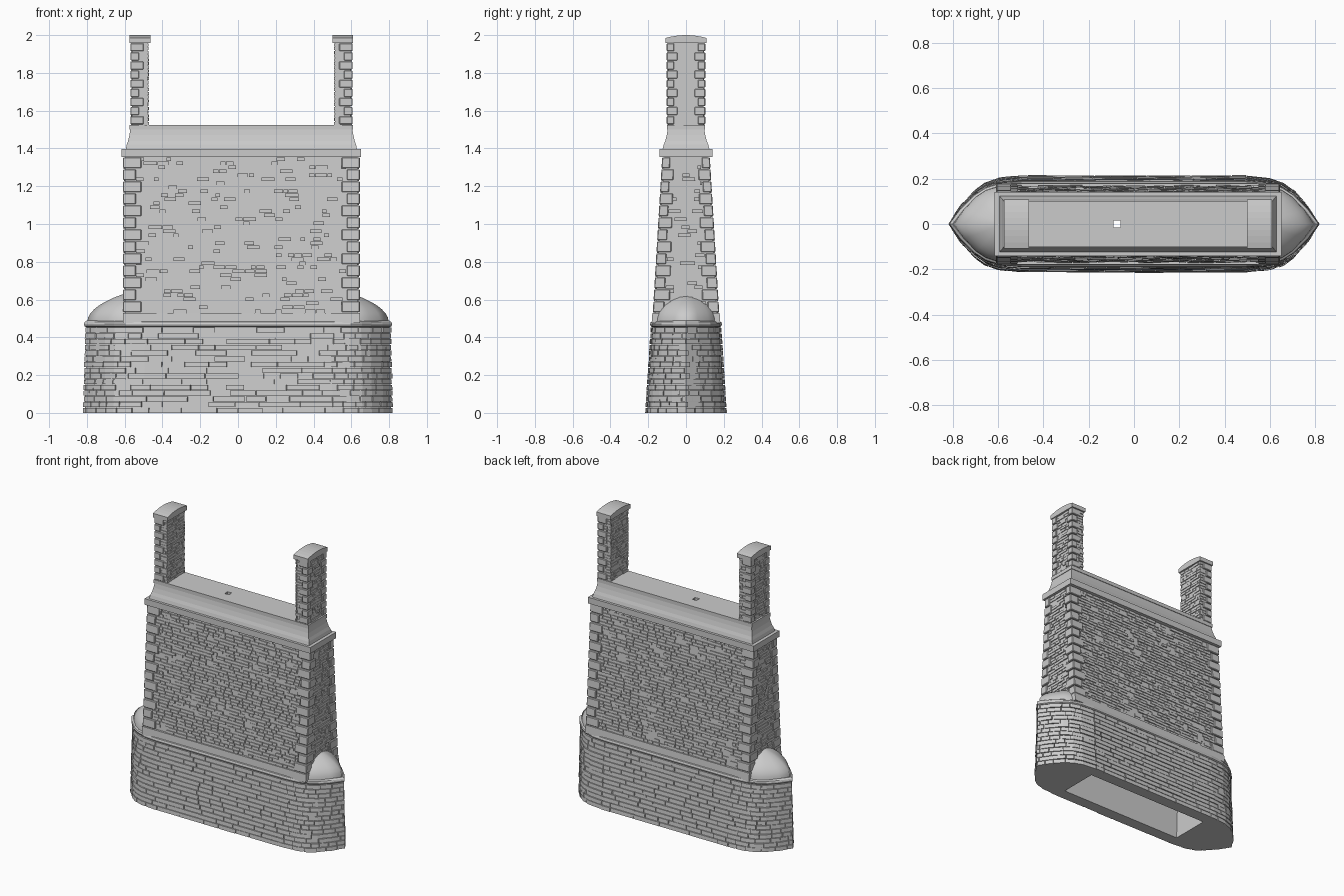
import bpy, bmesh, math, random
from mathutils import Vector

random.seed(7)
if "Cube" in bpy.data.objects:
    bpy.data.objects.remove(bpy.data.objects["Cube"])

stone = bpy.data.materials.new("grey stone")
stone.use_nodes = True
stone.diffuse_color = (0.6, 0.6, 0.6, 1)
stone.node_tree.nodes["Principled BSDF"].inputs["Base Color"].default_value = (0.6, 0.6, 0.6, 1)


def finish(bm, name, smooth=False, bevel=0):
    bmesh.ops.recalc_face_normals(bm, faces=bm.faces)
    for f in bm.faces:
        f.smooth = smooth
    mesh = bpy.data.meshes.new(name)
    bm.to_mesh(mesh)
    bm.free()
    mesh.materials.append(stone)
    ob = bpy.data.objects.new(name, mesh)
    bpy.context.collection.objects.link(ob)
    if bevel:
        mod = ob.modifiers.new("soft edges", "BEVEL")
        mod.width = bevel
        mod.segments = 1
    return ob


def loft(bm, rings, closed=True, caps=True):
    rows = [[bm.verts.new(p) for p in ring] for ring in rings]
    n = len(rows[0])
    for a, b in zip(rows, rows[1:]):
        for i in range(n if closed else n - 1):
            j = (i + 1) % n
            bm.faces.new((a[i], a[j], b[j], b[i]))
    if caps:
        bm.faces.new(rows[0])
        bm.faces.new(rows[-1])


def rect(cx, hx, hy, z):
    return [(cx + sx * hx, sy * hy, z) for sx, sy in ((-1, -1), (1, -1), (1, 1), (-1, 1))]


def block(bm, f, a0, a1, b0, b1, c0, c1):
    loft(bm, [[f(a, b, c) for a, b in ((a0, b0), (a1, b0), (a1, b1), (a0, b1))]
              for c in (c0, c1)])


# Hull plan: straight flanks and pointed bows
BOW = [(0.5, 1), (0.6, 0.95), (0.66, 0.85), (0.71, 0.68), (0.77, 0.36), (0.82, 0)]
END = BOW + [(x, -y) for x, y in BOW[-2::-1]]
PLAN = END + [(-x, -y) for x, y in END]
LOOP = PLAN + PLAN[:1]
CUM = [0]
for p, q in zip(LOOP, LOOP[1:]):
    CUM.append(CUM[-1] + math.hypot(q[0] - p[0], 0.2 * (q[1] - p[1])))


def along(s):
    for i in range(len(PLAN)):
        if s <= CUM[i + 1] or i == len(PLAN) - 1:
            t = (s - CUM[i]) / (CUM[i + 1] - CUM[i])
            return Vector(LOOP[i]).lerp(Vector(LOOP[i + 1]), t)


def hull(p, z, d):
    t = z / 0.46
    return (p[0] * (1 - 0.012 * t + d / 0.82), p[1] * (0.215 - 0.03 * t + d), z)


# Base core
bm = bmesh.new()
loft(bm, [[hull(p, z, -0.009) for p in PLAN] for z in (0, 0.46)])
base_core = finish(bm, "base_core")

# Coursed stones around the base
bm = bmesh.new()
rows, step = 15, 0.455 / 15
for r in range(rows):
    z0, z1 = r * step, (r + 1) * step - 0.004
    s = 0
    while s < CUM[-1] - 0.01:
        at_bow = abs(along(s)[0]) > 0.52
        e = s + (random.uniform(0.05, 0.1) if at_bow else random.uniform(0.08, 0.25))
        if CUM[-1] - e < 0.04:
            e = CUM[-1]
        d = random.uniform(-0.003, 0.002)
        stops = [s] + [c for c in CUM if s + 0.001 < c < e - 0.005] + [e - 0.004]
        rings = []
        for c in stops:
            p = along(c)
            rings.append([hull(p, z0, d), hull(p, z1, d), hull(p, z1, -0.012), hull(p, z0, -0.012)])
        loft(bm, rings)
        s = e
finish(bm, "base_stones")

# Rounded string course on top of the base
bm = bmesh.new()
loft(bm, [[hull(p, z, d) for p in PLAN] for z, d in
          ((0.455, -0.004), (0.46, 0.003), (0.47, 0.006), (0.48, 0.003), (0.488, -0.008))])
string_course = finish(bm, "string_course")

# Domed cutwater caps at both bows
for side, name in ((1, "left_cutwater_cap"), (-1, "right_cutwater_cap")):
    bm = bmesh.new()
    rings = []
    for k in range(11):
        a = k / 10 * math.pi / 2
        c = max(math.cos(a), 0.01)
        rings.append([(side * (min(x, 0.6) + max(x - 0.6, 0) * 0.9 * c ** 1.8),
                       y * 0.176 * c ** 1.3, 0.482 + 0.148 * math.sin(a)) for x, y in END])
    loft(bm, rings, closed=False, caps=False)
    finish(bm, name, smooth=True)

# Tower core and plinth
CX, HX, Z0, Z1 = 0.018, 0.627, 0.53, 1.356


def half(z):
    return 0.176 - 0.05 * (z - Z0) / (Z1 - Z0)


bm = bmesh.new()
loft(bm, [rect(CX, HX - 0.012, half(z) - 0.012, z) for z in (0.5, 1.37)])
tower_core = finish(bm, "tower_core")
bm = bmesh.new()
loft(bm, [rect(CX, HX, 0.182, 0.475), rect(CX, HX, 0.178, Z0)])
plinth = finish(bm, "plinth")


def quoins(bm, cx, hx, width, sx, sy, z0, z1, n, xs, ys):
    h = (z1 - z0) / n
    for i in range(n):
        z = z0 + i * h
        block(bm, lambda a, b, c: (cx + sx * (hx - a), sy * width(c) * (1 - b), c),
              0, xs[i % 2], 0, ys[i % 2], z + 0.003, z + h - 0.003)


def rubble(bm, f, u0, u1, v0, v1, row, scale=1):
    n = round((v1 - v0) / row)
    h = (v1 - v0) / n
    for i in range(n):
        v, u = v0 + i * h, u0
        while u < u1 - 0.01 * scale:
            e = min(u + random.uniform(0.025, 0.075) * scale, u1)
            if random.random() > 0.1:
                block(bm, f, u, e - 0.003 * scale, v, v + h - 0.0035,
                      -0.014, random.uniform(-0.009, -0.003))
            u = e


# Tower corner stones and rubble faces
bm = bmesh.new()
for sx in (-1, 1):
    for sy in (-1, 1):
        quoins(bm, CX, HX, half, sx, sy, Z0, Z1, 13, (0.097, 0.068), (0.34, 0.5))
finish(bm, "tower_quoins", bevel=0.004)
bm = bmesh.new()
for s in (-1, 1):
    rubble(bm, lambda u, v, d: (u, s * (half(v) + d), v),
           CX - HX + 0.07, CX + HX - 0.07, Z0, Z1, 0.021)
    rubble(bm, lambda u, v, d: (CX + s * (HX + d), u * half(v), v),
           -0.64, 0.64, Z0, Z1, 0.021, 7)
finish(bm, "tower_rubble")

# Moulded cap of the tower
bm = bmesh.new()
loft(bm, [rect(CX, *r) for r in (
    (0.634, 0.141, 1.355), (0.634, 0.141, 1.397), (0.612, 0.124, 1.397),
    (0.607, 0.118, 1.42), (0.6, 0.11, 1.44), (0.593, 0.102, 1.47), (0.588, 0.097, 1.5),
    (0.592, 0.101, 1.5), (0.592, 0.101, 1.525))])
tower_cap = finish(bm, "tower_cap")

# Hollow inside with a small shaft through the cap
bm = bmesh.new()
loft(bm, [rect(0, 0.47, 0.135, -0.05), rect(0, 0.47, 0.08, 1.48),
          rect(-0.075, 0.016, 0.016, 1.48), rect(-0.075, 0.016, 0.016, 1.6)])
hollow = finish(bm, "hollow_cutter")
hollow.hide_render = True
for ob in (base_core, string_course, plinth, tower_core, tower_cap):
    mod = ob.modifiers.new("hollow", "BOOLEAN")
    mod.operation = "DIFFERENCE"
    mod.solver = "EXACT"
    mod.object = hollow
    bpy.context.view_layer.objects.active = ob
    bpy.ops.object.modifier_apply(modifier=mod.name)
bpy.data.objects.remove(hollow)

# End pillars
PX, PY, B, T = 0.051, 0.102, 1.525, 1.96
for sx, side in ((1, "left"), (-1, "right")):
    px = CX + sx * 0.537
    bm = bmesh.new()
    loft(bm, [rect(px, PX - 0.01, PY - 0.01, z) for z in (B - 0.01, T + 0.01)])
    finish(bm, side + "_pillar_core")
    bm = bmesh.new()
    for sy in (-1, 1):
        quoins(bm, px, PX, lambda z: PY, sx, sy, B, T, 9, (0.07, 0.045), (0.38, 0.55))
    finish(bm, side + "_pillar_quoins", bevel=0.003)
    bm = bmesh.new()
    for s in (-1, 1):
        ends = sorted((px - sx * (PX - 0.004), px + sx * 0.006))
        rubble(bm, lambda u, v, d: (u, s * (PY + d), v), *ends, B, T, 0.02)
    rubble(bm, lambda u, v, d: (px - sx * (PX + d), u, v), -PY + 0.004, PY - 0.004, B, T, 0.02)
    rubble(bm, lambda u, v, d: (px + sx * (PX + d), u, v), -0.06, 0.06, B, T, 0.02)
    finish(bm, side + "_pillar_rubble")
    # Arched coping
    bm = bmesh.new()
    arch = [(y / 4 * 0.108, 2 - 0.015 * (y / 4) ** 2) for y in range(-4, 5)]
    outline = [(0.108, 1.957), (-0.108, 1.957)] + arch
    loft(bm, [[(px + k * 0.055, y, z) for y, z in outline] for k in (-1, 1)])
    finish(bm, side + "_pillar_coping")
